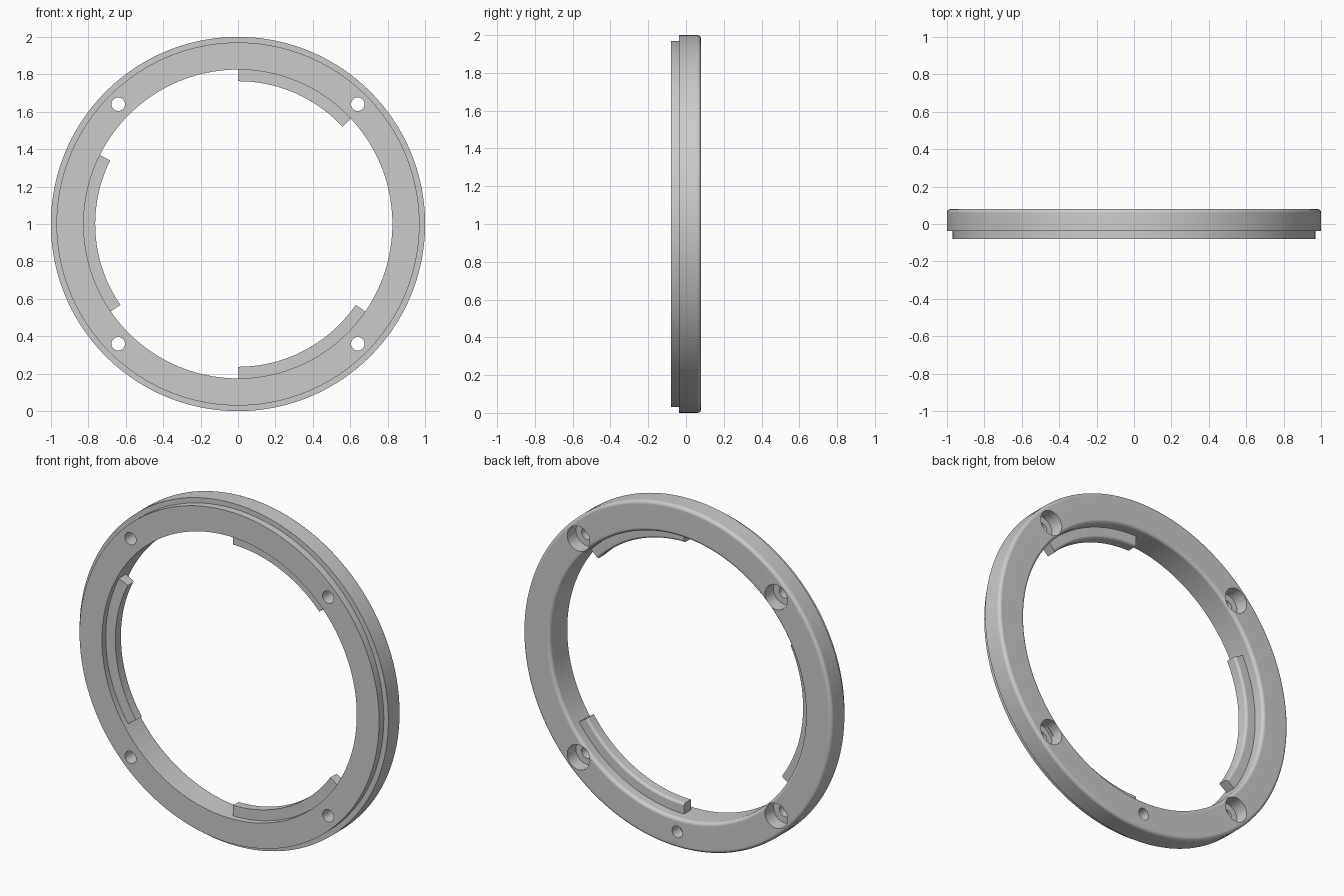
import bpy, bmesh, math
from mathutils import Vector

if "Cube" in bpy.data.objects:
    bpy.data.objects.remove(bpy.data.objects["Cube"], do_unlink=True)

grey = bpy.data.materials.new("light grey")
grey.use_nodes = True
colour = (0.6, 0.6, 0.6, 1)
grey.diffuse_color = colour
grey.node_tree.nodes["Principled BSDF"].inputs["Base Color"].default_value = colour


def arc(r, y, radius, start, end, n=5):
    """Fillet points (radius from axis, depth) about a centre."""
    pts = []
    for i in range(n + 1):
        a = math.radians(start + (end - start) * i / n)
        pts.append((r + radius * math.cos(a), y + radius * math.sin(a)))
    return pts


def lathe(bm, profile, centre, start=0, sweep=360, steps=160):
    """Spin a closed (radius, depth) profile about the depth axis."""
    a = math.radians(start)
    cx, cz = centre
    verts = [bm.verts.new((cx + r * math.cos(a), y, cz + r * math.sin(a))) for r, y in profile]
    full = sweep == 360
    if full:
        geom = verts + [bm.edges.new((v, verts[(i + 1) % len(verts)])) for i, v in enumerate(verts)]
    else:
        geom = [bm.faces.new(verts)]
    bmesh.ops.spin(bm, geom=geom, cent=Vector((cx, 0, cz)), axis=(0, -1, 0),
                   dvec=(0, 0, 0), angle=math.radians(sweep), steps=steps)


def finish(name, bm):
    bmesh.ops.remove_doubles(bm, verts=bm.verts[:], dist=1e-5)
    loose = [e for e in bm.edges if not e.link_faces]
    bmesh.ops.delete(bm, geom=loose, context="EDGES")
    bmesh.ops.recalc_face_normals(bm, faces=bm.faces[:])
    mesh = bpy.data.meshes.new(name)
    bm.to_mesh(mesh)
    bm.free()
    mesh.materials.append(grey)
    obj = bpy.data.objects.new(name, mesh)
    bpy.context.collection.objects.link(obj)
    return obj


def activate(obj):
    bpy.ops.object.select_all(action="DESELECT")
    obj.select_set(True)
    bpy.context.view_layer.objects.active = obj


def smooth(obj):
    activate(obj)
    bpy.ops.object.shade_smooth_by_angle(angle=math.radians(30))
    weighted = obj.modifiers.new("Weighted normals", "WEIGHTED_NORMAL")
    weighted.keep_sharp = True


INNER, FRONT, BACK, FILLET = 0.825, -0.08, 0.08, 0.02

# Main ring: stepped front lip, rounded back edges
bm = bmesh.new()
lathe(bm, [(INNER, FRONT), (0.97, FRONT), (0.97, -0.037), (1, -0.037)]
      + arc(1 - FILLET, BACK - FILLET, FILLET, 0, 90)
      + arc(INNER + FILLET, BACK - FILLET, FILLET, 90, 180), (0, 1))
ring = finish("ring", bm)

# Four counterbored screw holes and one blind pin hole in the back
bm = bmesh.new()
screw = [(0, -0.2), (0.036, -0.2), (0.036, 0), (0.073, 0), (0.073, 0.2), (0, 0.2)]
for sx in (-1, 1):
    for sz in (-1, 1):
        lathe(bm, screw, (sx * 0.64, 1 + sz * 0.64), steps=32)
lathe(bm, [(0, 0.01), (0.034, 0.01), (0.034, 0.2), (0, 0.2)], (0, 0.095), steps=32)
cutter = finish("hole_cutter", bm)
cutter.hide_render = True

cut = ring.modifiers.new("Holes", "BOOLEAN")
cut.operation = "DIFFERENCE"
cut.solver = "EXACT"
cut.object = cutter
activate(ring)
bpy.ops.object.modifier_apply(modifier=cut.name)
bpy.data.objects.remove(cutter, do_unlink=True)
smooth(ring)

# Three curved locking tabs inside the ring
tab_front, tab_back, tab_inner = -0.045, 0.017, 0.763
tab = ([(tab_inner, tab_front), (0.84, tab_front), (0.84, tab_back)]
       + arc(tab_inner + 0.015, tab_back - 0.015, 0.015, 90, 180))
for name, start, end in (("upper_tab", 43, 90), ("side_tab", 153.5, 214.5), ("lower_tab", 270, 325.5)):
    bm = bmesh.new()
    lathe(bm, tab, (0, 1), start, end - start, 28)
    smooth(finish(name, bm))
